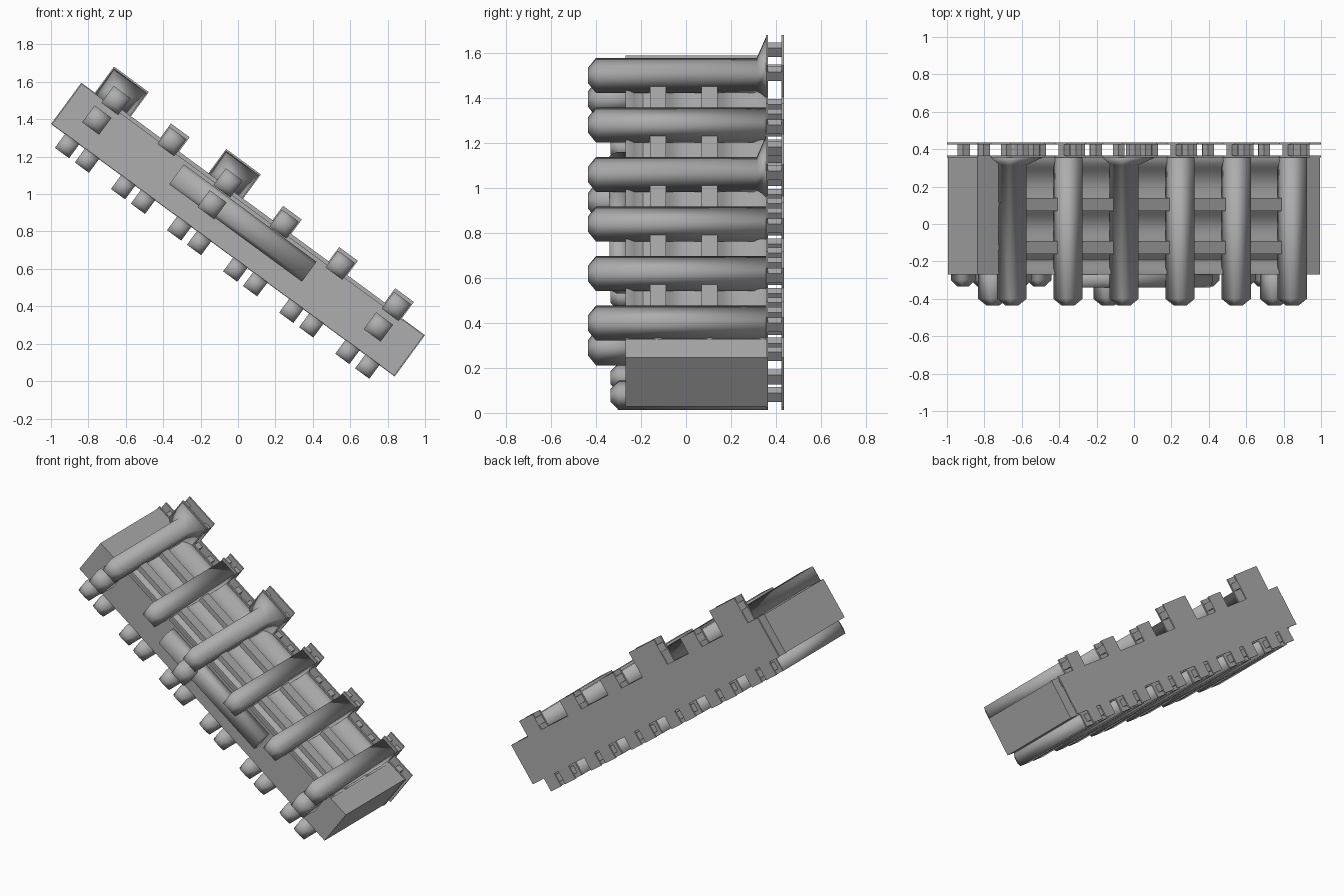
import bpy, bmesh, math
from mathutils import Matrix

if "Cube" in bpy.data.objects:
    bpy.data.objects.remove(bpy.data.objects["Cube"], do_unlink=True)

grey = bpy.data.materials.new("cast_grey")
grey.use_nodes = True
COLOUR = (0.42, 0.42, 0.42, 1)
grey.diffuse_color = COLOUR
grey.node_tree.nodes["Principled BSDF"].inputs["Base Color"].default_value = COLOUR

# The whole casting leans: local x runs down its length, local z across it
TILT = Matrix.Translation((0, 0, 0.81)) @ Matrix.Rotation(math.radians(36.3), 4, "Y")
PITCH = 0.372
STATIONS = [-0.935 + PITCH * i for i in range(6)]
BIG = (0, 2)


def finish(name, bm, smooth=None):
    bmesh.ops.recalc_face_normals(bm, faces=bm.faces)
    bm.transform(TILT)
    mesh = bpy.data.meshes.new(name)
    bm.to_mesh(mesh)
    bm.free()
    mesh.materials.append(grey)
    obj = bpy.data.objects.new(name, mesh)
    bpy.context.collection.objects.link(obj)
    if smooth == "all":
        mesh.shade_smooth()
    elif smooth:
        bpy.ops.object.select_all(action="DESELECT")
        obj.select_set(True)
        bpy.context.view_layer.objects.active = obj
        bpy.ops.object.shade_smooth_by_angle(angle=math.radians(smooth))
    return obj


def loft(name, rings, smooth=None):
    """Skin rectangular rings given as (y, x0, x1, z0, z1)."""
    bm = bmesh.new()
    loops = [[bm.verts.new(p) for p in ((x0, y, z0), (x1, y, z0), (x1, y, z1), (x0, y, z1))]
             for y, x0, x1, z0, z1 in rings]
    for a, b in zip(loops, loops[1:]):
        for i in range(4):
            j = (i + 1) % 4
            bm.faces.new((a[i], a[j], b[j], b[i]))
    bm.faces.new(loops[0])
    bm.faces.new(loops[-1])
    return finish(name, bm, smooth)


def box(name, x0, x1, y0, y1, z0, z1):
    return loft(name, [(y0, x0, x1, z0, z1), (y1, x0, x1, z0, z1)])


def boss(name, x, z, half, y_tip, y_end, flare=None):
    """Square bar along y with a tapered front tip and an optional rear flare."""
    def ring(y, s):
        return (y, x - s, x + s, z - s, z + s)
    rings = [ring(y_tip, half * 0.45), ring(y_tip + 0.035, half)]
    if flare:
        rings += [ring(0.315, half), (y_end, x - flare, x + flare, z - half, 0.31)]
    else:
        rings.append(ring(y_end, half))
    return loft(name, rings, "all")


# Main body: ridged top section swept along the length
def top_height(y):
    ridge = max(math.exp(-((y - c) / 0.06) ** 2) for c in (-0.27, -0.125, 0.105, 0.34))
    return 0.085 + 0.045 * ridge


section = [(-0.27 + 0.63 * i / 32, top_height(-0.27 + 0.63 * i / 32)) for i in range(33)]
section += [(0.36, -0.135), (-0.27, -0.135)]
bm = bmesh.new()
cap = bm.faces.new([bm.verts.new((-1.0, y, z)) for y, z in section])
swept = bmesh.ops.extrude_face_region(bm, geom=[cap])["geom"]
bmesh.ops.translate(bm, verts=[v for v in swept if isinstance(v, bmesh.types.BMVert)], vec=(2, 0, 0))
finish("main_body", bm, 40)

# Solid end blocks
for side, x in (("upper", -1.065), ("lower", 1.065)):
    box(side + "_end_block", x - 0.07, x + 0.07, -0.27, 0.36, -0.135, 0.133)

# Raised cover on the front face
loft("front_cover", [(-0.34, -0.44, 0.44, 0.0, 0.09), (-0.31, -0.44, 0.44, -0.022, 0.11),
                     (-0.26, -0.44, 0.44, -0.022, 0.11)], "all")

# Lengthwise rails between the bars
for y in (-0.125, 0.105):
    box("top_rail", STATIONS[0], STATIONS[-1], y - 0.035, y + 0.035, 0.05, 0.15)

# Upper bars, and the short bars on the front face
for i, x in enumerate(STATIONS):
    boss("upper_bar", x, 0.17, 0.056, -0.435, 0.36, 0.115 if i in BIG else None)
    for dx in (-0.066, 0.066):
        boss("lower_bar", x + dx, -0.18, 0.047, -0.335, 0.36)
for x in (STATIONS[0] - 0.02, STATIONS[2], STATIONS[5] - 0.012):
    boss("front_bar", x, 0.025, 0.056, -0.435, -0.2)

# Twin rear flange plates with lugs, held apart by posts
for name, y in (("inner", 0.355), ("outer", 0.425)):
    box(name + "_flange", -1.14, 1.14, y, y + 0.01, -0.137, 0.137)
    for i, x in enumerate(STATIONS):
        w, top = (0.115, 0.31) if i in BIG else (0.062, 0.245)
        box(name + "_upper_lug", x - w, x + w, y, y + 0.01, 0.13, top)
        for dx in (-0.066, 0.066):
            box(name + "_lower_lug", x + dx - 0.047, x + dx + 0.047, y, y + 0.01, -0.227, -0.13)
for i, x in enumerate(STATIONS):
    w, top = (0.09, 0.27) if i in BIG else (0.04, 0.215)
    for s in (-1, 1):
        box("upper_post", x + s * w - 0.02, x + s * w + 0.02, 0.36, 0.43, top - 0.05, top)
        box("lower_post", x + s * 0.066 - 0.022, x + s * 0.066 + 0.022, 0.36, 0.43, -0.2, -0.15)
        box("edge_post", x + s * 0.13 - 0.02, x + s * 0.13 + 0.02, 0.36, 0.43, 0.07, 0.12)
